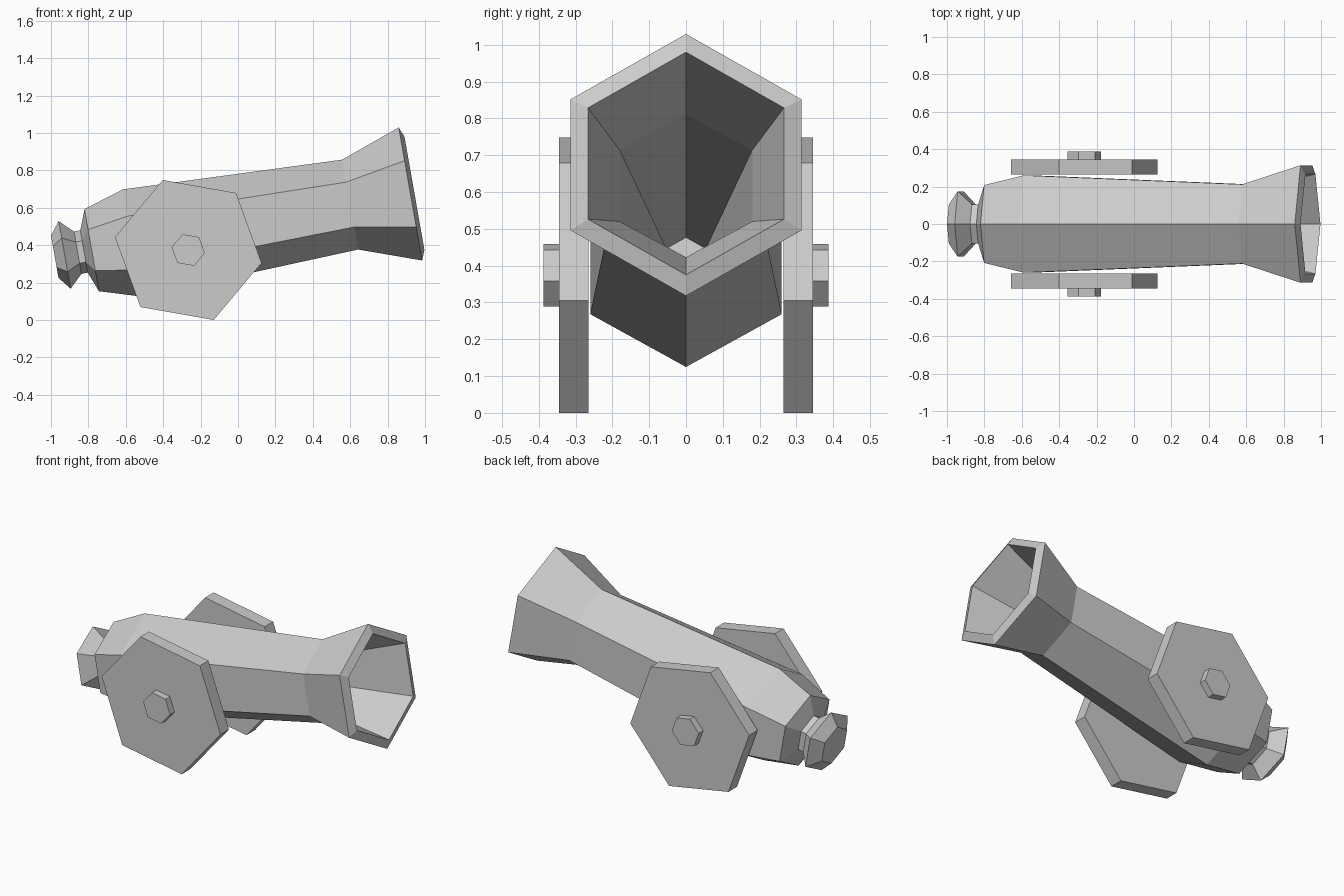
import bpy
import bmesh
from math import cos, sin, radians
from mathutils import Matrix

cube = bpy.data.objects.get("Cube")
if cube:
    bpy.data.objects.remove(cube, do_unlink=True)

# One plain colour for the whole model
iron = bpy.data.materials.new("pale_grey")
iron.use_nodes = True
grey = (0.6, 0.6, 0.6, 1)
iron.diffuse_color = grey
iron.node_tree.nodes["Principled BSDF"].inputs["Base Color"].default_value = grey

SIDES = 6
TILT = radians(10)
# The gun axis rises towards the muzzle
GUN_FRAME = Matrix.Translation((0, 0, 0.511)) @ Matrix.Rotation(-TILT, 4, 'Y')


def finish(name, bm, matrix):
    bmesh.ops.recalc_face_normals(bm, faces=bm.faces)
    mesh = bpy.data.meshes.new(name)
    bm.to_mesh(mesh)
    bm.free()
    mesh.materials.append(iron)
    obj = bpy.data.objects.new(name, mesh)
    obj.matrix_world = matrix
    bpy.context.collection.objects.link(obj)
    return obj


def loft(name, rings):
    """Closed hexagonal loft along local x; rings are (x, radius, half width)."""
    bm = bmesh.new()
    loops = []
    for x, radius, half in rings:
        loop = []
        for i in range(SIDES):
            a = radians(360 * i / SIDES)
            y = half * sin(a) / sin(radians(60))
            loop.append(bm.verts.new((x, y, radius * cos(a))))
        loops.append(loop)
    for a, b in zip(loops, loops[1:]):
        for i in range(SIDES):
            j = (i + 1) % SIDES
            bm.faces.new((a[i], a[j], b[j], b[i]))
    bm.faces.new(loops[0])
    bm.faces.new(loops[-1])
    return finish(name, bm, GUN_FRAME)


def hex_disc(name, radius, y0, y1):
    """Hexagonal plate standing upright around the axle."""
    bm = bmesh.new()
    bmesh.ops.create_cone(bm, cap_ends=True, segments=SIDES, radius1=radius,
                          radius2=radius, depth=abs(y1 - y0))
    # Put one corner on +x, then tip the disc up to face along y
    corner = max(bm.verts, key=lambda v: v.co.x)
    turn = Matrix.Rotation(-corner.co.xy.angle_signed((1, 0)), 4, 'Z')
    bmesh.ops.transform(bm, matrix=turn, verts=bm.verts)
    place = (Matrix.Translation((-0.266, (y0 + y1) / 2, 0.374))
             @ Matrix.Rotation(TILT, 4, 'Y') @ Matrix.Rotation(radians(90), 4, 'X'))
    return finish(name, bm, place)


# Barrel: breech, body, flared muzzle, then back inside along the tapering bore
loft("barrel", [
    (-0.836, 0.115, 0.105),
    (-0.794, 0.223, 0.208),
    (-0.574, 0.291, 0.26),
    (0.609, 0.244, 0.212),
    (0.936, 0.361, 0.314),
    (0.958, 0.307, 0.266),
    (0.609, 0.197, 0.18),
    (-0.55, 0.062, 0.054),
])

# Knob behind the breech
loft("breech_knob", [
    (-0.836, 0.115, 0.105),
    (-0.870, 0.115, 0.105),
    (-0.941, 0.183, 0.175),
    (-0.995, 0.115, 0.105),
])

# Wheels and hub caps on both sides
for side, sign in (("left", 1), ("right", -1)):
    y = -1 if side == "left" else 1
    hex_disc(side + "_wheel", 0.398, y * 0.265, y * 0.345)
    hex_disc(side + "_hub", 0.09, y * 0.34, y * 0.387)
